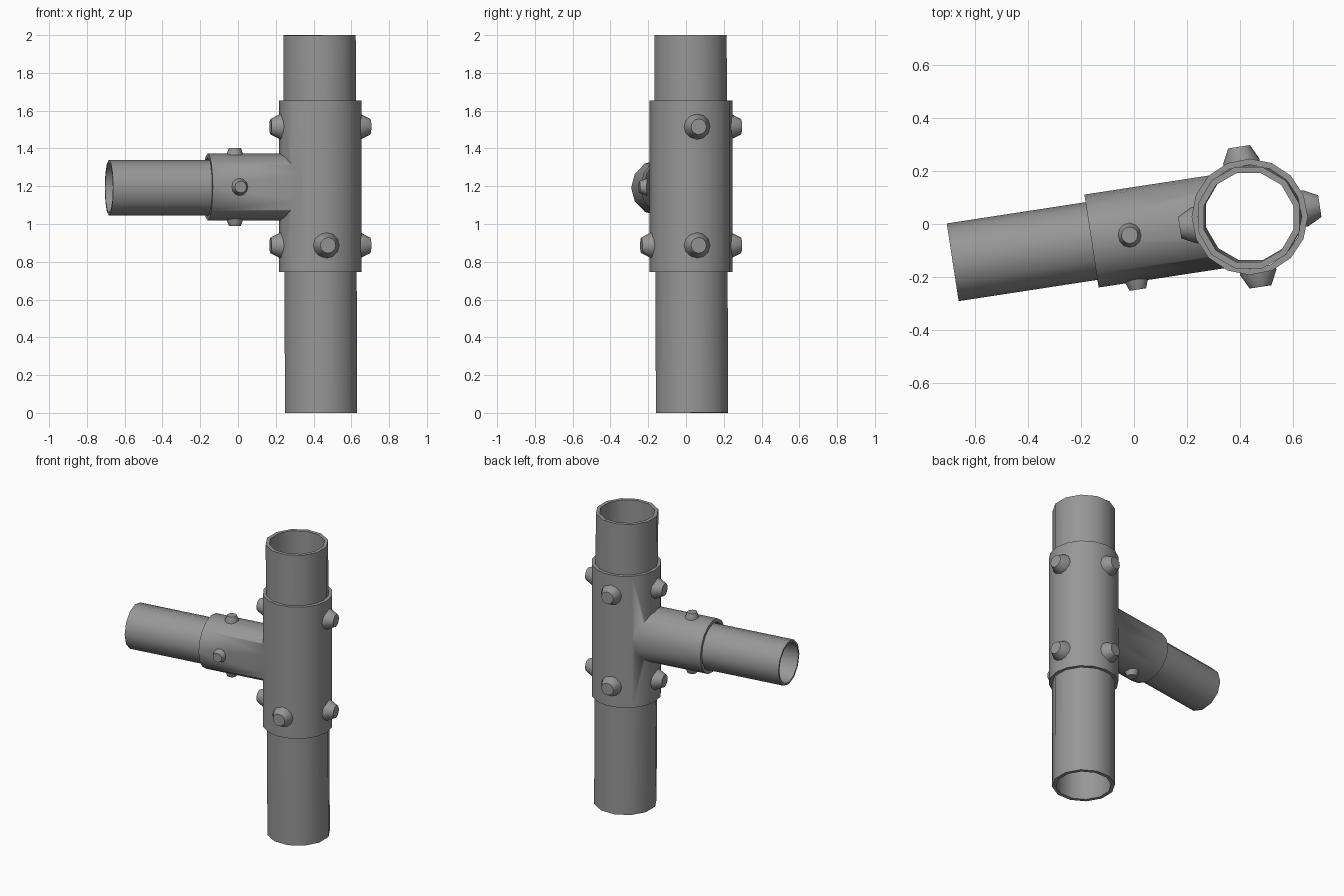
import bpy, bmesh, math
from mathutils import Vector, Matrix

if "Cube" in bpy.data.objects:
    bpy.data.objects.remove(bpy.data.objects["Cube"])

C = Vector((0.436, 0.027, 0))          # axis of the upright
YAW = math.radians(8.7)                # fitting is turned slightly about z
BZ = 1.196                             # height of the branch

steel = bpy.data.materials.new("dark_grey")
steel.diffuse_color = (0.31, 0.31, 0.31, 1)
steel.use_nodes = True
steel.node_tree.nodes["Principled BSDF"].inputs["Base Color"].default_value = steel.diffuse_color


def direction(a):
    return Vector((math.cos(a + YAW), math.sin(a + YAW), 0))


LEFT, FRONT, RIGHT, BACK = [direction(math.radians(a)) for a in (180, 270, 0, 90)]
UP = Vector((0, 0, 1))


def lathe(name, profile, n, origin, axis, closed=True):
    """Revolve (radius, height) points around an axis through origin."""
    bm = bmesh.new()
    rot = Vector(axis).to_track_quat('Z', 'Y').to_matrix().to_4x4()
    m = Matrix.Translation(origin) @ rot
    rings = []
    for r, h in profile:
        rings.append([bm.verts.new(m @ Vector((r * math.cos(t), r * math.sin(t), h)))
                      for t in [2 * math.pi * i / n for i in range(n)]])
    pairs = list(zip(rings, rings[1:]))
    if closed:
        pairs.append((rings[-1], rings[0]))
    else:
        bm.faces.new(rings[0])
        bm.faces.new(rings[-1])
    for a, b in pairs:
        for i in range(n):
            j = (i + 1) % n
            bm.faces.new((a[i], a[j], b[j], b[i]))
    bmesh.ops.recalc_face_normals(bm, faces=bm.faces)
    me = bpy.data.meshes.new(name)
    bm.to_mesh(me)
    bm.free()
    me.materials.append(steel)
    ob = bpy.data.objects.new(name, me)
    bpy.context.collection.objects.link(ob)
    return ob


def tube(name, r_out, r_in, h0, h1, n, origin, axis):
    return lathe(name, [(r_out, h0), (r_out, h1), (r_in, h1), (r_in, h0)], n, origin, axis)


def rod(name, r, h0, h1, n, origin, axis):
    return lathe(name, [(r, h0), (r, h1)], n, origin, axis, closed=False)


def smooth(ob, angle=40):
    bpy.ops.object.select_all(action='DESELECT')
    ob.select_set(True)
    bpy.context.view_layer.objects.active = ob
    bpy.ops.object.shade_smooth_by_angle(angle=math.radians(angle))


def boolean(ob, other, op):
    other.hide_render = True
    mod = ob.modifiers.new(op.lower(), 'BOOLEAN')
    mod.object, mod.operation, mod.solver = other, op, 'EXACT'
    bpy.context.view_layer.objects.active = ob
    bpy.ops.object.modifier_apply(modifier=mod.name)
    bpy.data.objects.remove(other)


# Upright pipe, leaning very slightly
foot, head = Vector((0.440, 0.032, 0)), Vector((0.432, 0.024, 2))
smooth(tube("upright_pipe", 0.198, 0.174, 0, 2, 12, foot, head - foot))

# Branch pipe
B = C + UP * BZ
smooth(tube("branch_pipe", 0.148, 0.134, 0.2, 1.132, 12, B - UP * 0.004, LEFT))

# Tee fitting: two joined sleeves, bored through
tee = rod("tee_sleeve", 0.219, 0.747, 1.653, 16, C, UP)
boolean(tee, rod("branch_sleeve", 0.177, 0, 0.603, 16, B, LEFT), 'UNION')
boolean(tee, rod("upright_bore", 0.196, 0.6, 1.8, 16, C, UP), 'DIFFERENCE')
boolean(tee, rod("branch_bore", 0.155, 0.02, 0.7, 16, B, LEFT), 'DIFFERENCE')
smooth(tee, 60)
weighted = tee.modifiers.new("weighted_normals", 'WEIGHTED_NORMAL')
weighted.keep_sharp = True
weighted.weight = 80


# Set screws: short tapered studs
def screw(name, origin, axis, base, r):
    smooth(lathe(name, [(r, base - 0.02), (r, base), (r * 0.6, base + 0.055)],
                 12, origin, axis, closed=False), 35)


for level, z, sides in (("lower", 0.887, "left front right back"),
                        ("upper", 1.515, "left right back")):
    for side in sides.split():
        axis = dict(left=LEFT, front=FRONT, right=RIGHT, back=BACK)[side]
        screw(f"{level}_{side}_screw", C + UP * z, axis, 0.212, 0.069)

for side, axis in (("top", UP), ("bottom", -UP), ("front", FRONT)):
    screw(f"branch_{side}_screw", B + LEFT * 0.458, axis, 0.152, 0.052)
